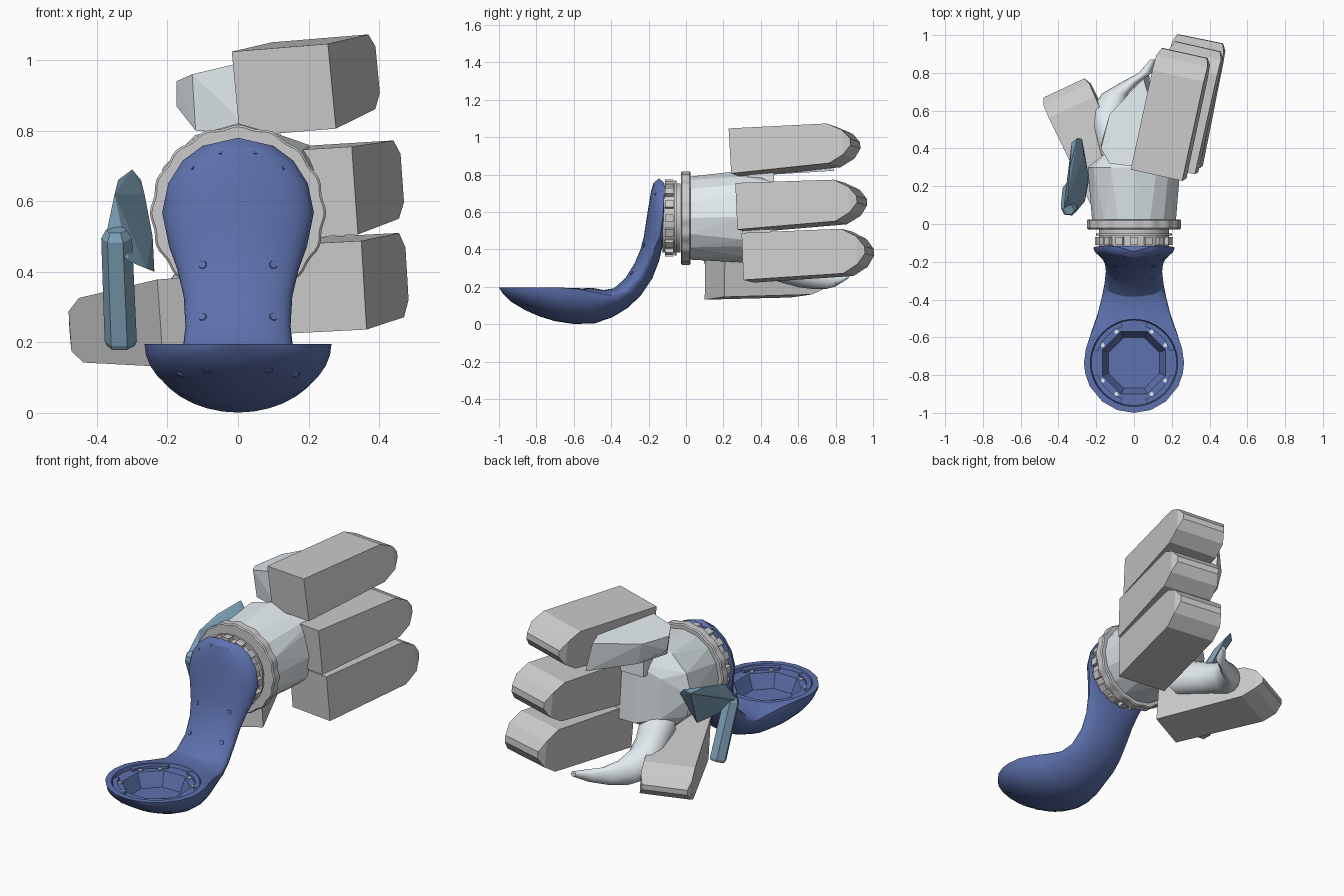
import bpy, bmesh, math
from mathutils import Vector
from mathutils.bvhtree import BVHTree

if "Cube" in bpy.data.objects:
    bpy.data.objects.remove(bpy.data.objects["Cube"])


def material(name, rgb):
    m = bpy.data.materials.new(name)
    m.diffuse_color = (*rgb, 1)
    m.use_nodes = True
    m.node_tree.nodes["Principled BSDF"].inputs["Base Color"].default_value = m.diffuse_color
    return m


BLUE = material("shell_blue", (0.11, 0.165, 0.42))
WHITE = material("pale_white", (0.76, 0.83, 0.87))
TEAL = material("link_teal", (0.22, 0.38, 0.5))


def make(name, bm, mat=None, smooth=None):
    bmesh.ops.recalc_face_normals(bm, faces=bm.faces[:])
    me = bpy.data.meshes.new(name)
    bm.to_mesh(me)
    ob = bpy.data.objects.new(name, me)
    bpy.context.collection.objects.link(ob)
    if mat:
        me.materials.append(mat)
    if smooth:
        bpy.ops.object.select_all(action='DESELECT')
        ob.select_set(True)
        bpy.context.view_layer.objects.active = ob
        bpy.ops.object.shade_smooth_by_angle(angle=math.radians(smooth))
    return ob


def loft_bm(rings):
    bm = bmesh.new()
    vs = [[bm.verts.new(p) for p in r] for r in rings]
    n = len(rings[0])
    for a, b in zip(vs, vs[1:]):
        for i in range(n):
            bm.faces.new((a[i], a[(i + 1) % n], b[(i + 1) % n], b[i]))
    bm.faces.new(vs[0])
    bm.faces.new(vs[-1])
    bmesh.ops.remove_doubles(bm, verts=bm.verts[:], dist=1e-5)
    return bm


def hull(name, pts, mat=None):
    bm = bmesh.new()
    for p in pts:
        bm.verts.new(p)
    r = bmesh.ops.convex_hull(bm, input=bm.verts[:])
    junk = {v for v in r["geom_interior"] + r["geom_unused"] if isinstance(v, bmesh.types.BMVert)}
    bmesh.ops.delete(bm, geom=list(junk), context='VERTS')
    bmesh.ops.dissolve_limit(bm, angle_limit=0.03, verts=bm.verts[:], edges=bm.edges[:])
    return make(name, bm, mat)


def circle_y(y, rad, n, cx=0, cz=0.567, wave=0, k=16):
    out = []
    for i in range(n):
        a = 2 * math.pi * i / n
        r = rad + wave * math.cos(k * a)
        out.append((cx + r * math.cos(a), y, cz + r * math.sin(a)))
    return out


def disc_z(z, r, n, turn=0):
    return [(r * math.cos(2 * math.pi * (i + turn) / n),
             -0.735 + r * math.sin(2 * math.pi * (i + turn) / n), z) for i in range(n)]


# Curved shell: inner point, outer point, half width, where it is widest (0 inner .. 1 outer)
SECTIONS = [
    (-1.0, .195, -1.0, .195, 0, 0), (-.985, .195, -.975, .158, .088, 0),
    (-.94, .195, -.935, .12, .168, 0), (-.86, .195, -.86, .075, .234, 0),
    (-.79, .195, -.785, .042, .259, 0), (-.735, .195, -.70, .016, .265, 0),
    (-.66, .195, -.60, .001, .255, 0), (-.58, .195, -.49, .004, .226, .04),
    (-.51, .195, -.395, .036, .195, .16), (-.44, .183, -.31, .088, .172, .32),
    (-.385, .192, -.24, .155, .157, .42), (-.325, .245, -.18, .245, .149, .5),
    (-.275, .325, -.145, .335, .154, .55), (-.243, .40, -.127, .41, .172, .65),
    (-.225, .47, -.117, .47, .195, .8), (-.21, .57, -.115, .567, .215, .9),
    (-.197, .65, -.115, .65, .198, .95), (-.187, .71, -.115, .715, .157, 1),
    (-.175, .752, -.117, .757, .1, 1), (-.145, .78, -.145, .78, 0, 1)]
rings = []
for qy, qz, py, pz, w, f in SECTIONS:
    ring = []
    for i in range(36):
        a = 2 * math.pi * i / 36
        s = math.sin(a)
        t = f + s * ((1 - f) if s > 0 else f)
        ring.append((w * math.cos(a), qy + (py - qy) * t, qz + (pz - qz) * t))
    rings.append(ring)
bm = loft_bm(rings)
bmesh.ops.recalc_face_normals(bm, faces=bm.faces[:])
tree = BVHTree.FromBMesh(bm)
shell = make("curved_shell", bm, BLUE)

# Hollow in the bowl: shallow recess and an octagonal pocket
cutters = [
    make("recess_cutter", loft_bm([disc_z(.25, .245, 48), disc_z(.174, .226, 48)])),
    make("pocket_cutter", loft_bm([disc_z(.22, .2, 8, .5), disc_z(.095, .145, 8, .5)]))]
for c in cutters:
    c.hide_render = True
    m = shell.modifiers.new("hollow", 'BOOLEAN')
    m.operation, m.solver, m.object = 'DIFFERENCE', 'EXACT', c
bpy.context.view_layer.update()
cut_mesh = bpy.data.meshes.new_from_object(shell.evaluated_get(bpy.context.evaluated_depsgraph_get()))
shell.modifiers.clear()
shell.data = cut_mesh
for c in cutters:
    bpy.data.objects.remove(c)
bpy.ops.object.select_all(action='DESELECT')
shell.select_set(True)
bpy.context.view_layer.objects.active = shell
bpy.ops.object.shade_smooth_by_angle(angle=math.radians(28))

# Arc pads and small pins round the pocket
for q in range(4):
    mid = math.pi / 4 + q * math.pi / 2
    slices = []
    for i in range(9):
        a = mid + (i / 8 - .5) * 0.95
        slices.append([(r * math.cos(a), -.735 + r * math.sin(a), z)
                       for r, z in ((.2, .168), (.2, .188), (.226, .188), (.226, .168))])
    make("bowl_pad", loft_bm(slices), BLUE)
    for d in (-.27, .27):
        x, y = .19 * math.cos(mid + d), -.735 + .19 * math.sin(mid + d)
        bm = bmesh.new()
        bmesh.ops.create_cone(bm, cap_ends=True, segments=10, radius1=.011, radius2=.011, depth=.04)
        bmesh.ops.translate(bm, verts=bm.verts[:], vec=(x, y, .16))
        make("bowl_pin", bm, WHITE)

# Screws on the shell, seated by ray casting
for x, z, r in ((.1, .42, .013), (.1, .272, .013), (.05, .738, .006), (.13, .695, .006),
                (.088, .12, .013), (.165, .108, .013)):
    for sx in (-1, 1):
        p, nrm, _, _ = tree.ray_cast(Vector((sx * x, -2, z)), Vector((0, 1, 0)))
        if p:
            bm = bmesh.new()
            bmesh.ops.create_cone(bm, cap_ends=True, segments=12, radius1=r, radius2=r * .8, depth=.006)
            bmesh.ops.rotate(bm, verts=bm.verts[:], matrix=nrm.to_track_quat('Z', 'Y').to_matrix())
            bmesh.ops.translate(bm, verts=bm.verts[:], vec=p)
            make("shell_screw", bm, BLUE)

# Toothed coupling and scalloped flange at the wrist
make("coupling_core", loft_bm([circle_y(-.125, .185, 48), circle_y(-.03, .185, 48)]), smooth=30)
make("coupling_ring", loft_bm([circle_y(-.062, .2, 48), circle_y(-.05, .2, 48)]), smooth=30)
for i in range(16):
    a = 2 * math.pi * i / 16
    e, t = Vector((math.cos(a), 0, math.sin(a))), Vector((-math.sin(a), 0, math.cos(a)))
    c = Vector((0, 0, .567))
    hull("coupling_tooth", [c + e * r + t * s + Vector((0, y, 0))
                            for r in (.17, .206) for s in (-.02, .02) for y in (-.112, -.068)])
make("wrist_flange", loft_bm([circle_y(-.028, .24, 96, wave=.004), circle_y(-.022, .246, 96, wave=.004),
                              circle_y(.018, .246, 96, wave=.004), circle_y(.024, .24, 96, wave=.004)]),
     smooth=40)

# Palm: faceted body that tapers in between the fingers
palm = circle_y(.02, .222, 16) + circle_y(.3, .245, 12, cz=.575)
palm += [(x, .46, z) for x in (.0, .2) for z in (.42, .76)] + [(-.12, .4, .45), (-.12, .4, .68)]
hull("palm", palm, WHITE)


# Finger covers: box with a rounded tip
def finger(name, base, tip, width, half, roll=0, slim=1, flare=1):
    base, tip = Vector(base), Vector(tip)
    u = tip - base
    s = u.cross(Vector((0, 0, 1))).normalized()
    v = s.cross(u).normalized()
    s2 = s * math.cos(roll) + v * math.sin(roll)
    v2 = v * math.cos(roll) - s * math.sin(roll)
    pts = []
    for t, h, w in ((0, 1, 1), (.82, slim, flare), (.94, .62 * slim, flare), (1, .16 * slim, .88 * flare)):
        for i in (-1, 1):
            for j in (-1, 1):
                pts.append(base + u * t + s2 * (i * w * width / 2) + v2 * (j * h * half))
    hull(name, pts)


finger("upper_finger_cover", (.13, .265, .915), (.268, .905, .965), .28, .121, .08, .88)
finger("middle_finger_cover", (.195, .3, .622), (.338, .94, .66), .28, .125, .06, .89)
finger("lower_finger_cover", (.22, .33, .355), (.35, .98, .39), .28, .126, .05, .95)
finger("thumb_cover", (-.107, .154, .262), (-.37, .72, .238), .25, .124, .06, .74, 1.08)

# Inner links that show beside the covers
hull("upper_finger_link", [
    (-.175, .4, .94), (-.175, .42, .87), (-.13, .32, .96), (-.12, .34, .8), (-.13, .58, .95),
    (-.1, .58, .83), (.05, .77, .98), (.08, .79, .82), (.04, .3, 1.0), (.05, .3, .79), (.1, .6, 1.0)], WHITE)
hull("upper_knuckle", [(x, y, z) for x in (-.06, .12) for y in (.33, .47) for z in (.7, .85)], WHITE)
path = ((-.05, .32, .38, .11), (-.12, .5, .32, .095), (-.14, .6, .285, .09), (-.1, .69, .255, .07),
        (-.02, .75, .235, .048), (.06, .8, .235, .034), (.1, .87, .26, .015))
make("thumb_link", loft_bm([circle_y(y, r, 14, x, z) for x, y, z, r in path]), WHITE, 40)

# Side bracket and hexagonal lever on the left
hull("side_bracket", [
    (-.30, .455, .69), (-.33, .43, .665), (-.275, .45, .66), (-.265, .36, .62), (-.237, .24, .4),
    (-.242, .26, .5), (-.26, .12, .41), (-.375, .07, .5), (-.31, .06, .43), (-.35, .15, .62),
    (-.358, .2, .58), (-.34, .3, .66)], TEAL)
a, b = Vector((-.345, .075, .518)), Vector((-.332, .19, .19))
q = (b - a).to_track_quat('Z', 'Y')
lever = []
for t, r in ((0, .03), (.07, .044), (.96, .046), (1, .04)):
    lever.append([a.lerp(b, t) + q @ Vector((r * math.cos(i * math.pi / 3), r * math.sin(i * math.pi / 3), 0))
                  for i in range(6)])
make("side_lever", loft_bm(lever), TEAL)
